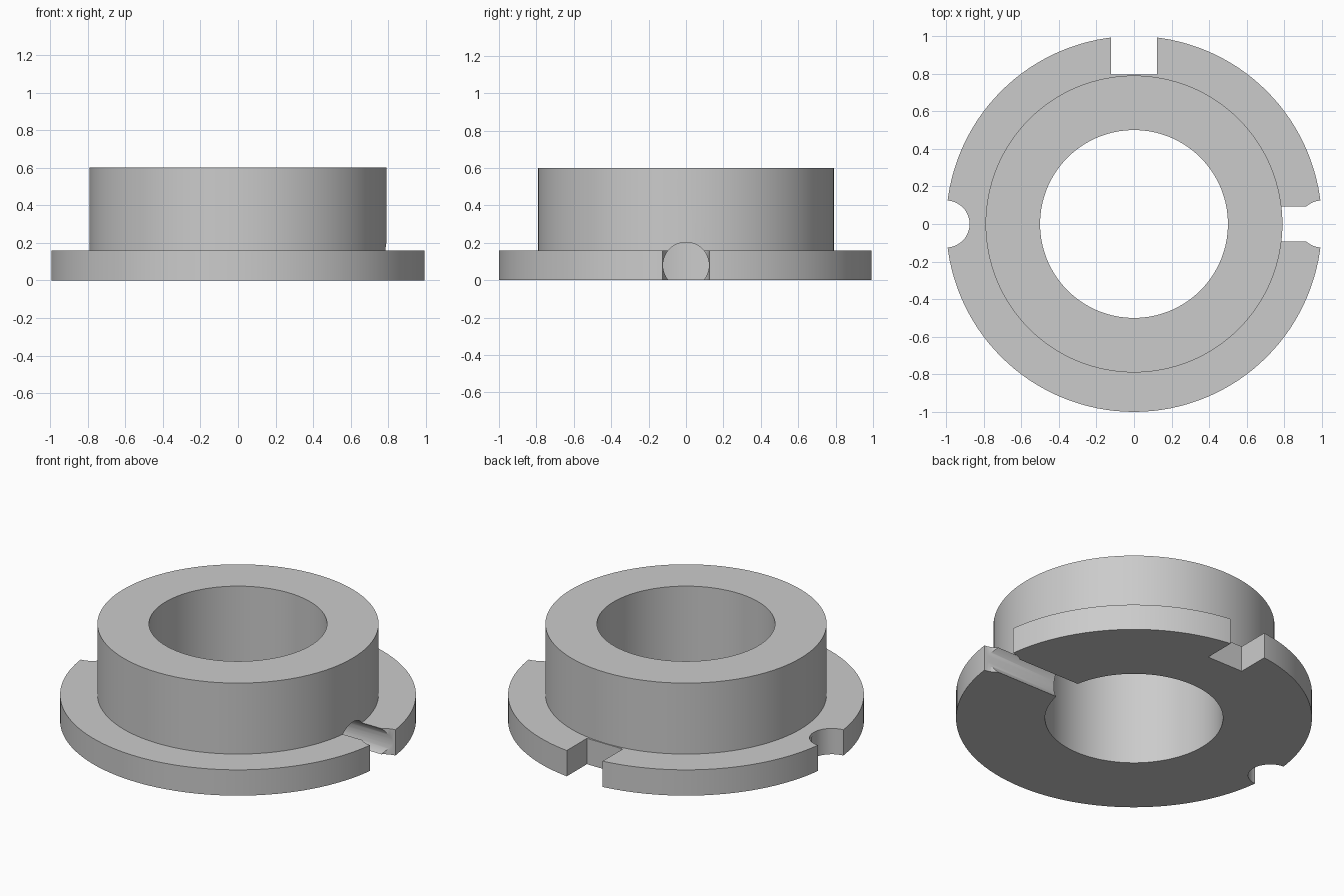
import bpy
import math

if "Cube" in bpy.data.objects:
    bpy.data.objects.remove(bpy.data.objects["Cube"], do_unlink=True)

FLANGE_R, BODY_R, BORE_R = 1.0, 0.79, 0.5
FLANGE_H, HEIGHT = 0.16, 0.6
NOTCH_R = 0.125
SEGMENTS = 128

# Single metal colour
metal = bpy.data.materials.new("grey_metal")
metal.use_nodes = True
GREY = (0.6, 0.6, 0.6, 1.0)
metal.diffuse_color = GREY
metal.node_tree.nodes["Principled BSDF"].inputs["Base Color"].default_value = GREY

# Flanged ring turned from its cross-section
profile = [(BORE_R, 0), (FLANGE_R, 0), (FLANGE_R, FLANGE_H),
           (BODY_R, FLANGE_H), (BODY_R, HEIGHT), (BORE_R, HEIGHT)]
n = len(profile)
verts, faces = [], []
for i in range(SEGMENTS):
    a = 2 * math.pi * i / SEGMENTS
    verts += [(r * math.cos(a), r * math.sin(a), z) for r, z in profile]
    j = (i + 1) % SEGMENTS
    for k in range(n):
        m = (k + 1) % n
        faces.append((i * n + k, j * n + k, j * n + m, i * n + m))
mesh = bpy.data.meshes.new("flanged_bushing")
mesh.from_pydata(verts, [], faces)
mesh.materials.append(metal)
bushing = bpy.data.objects.new("flanged_bushing", mesh)
bpy.context.collection.objects.link(bushing)


def cut(cutter):
    """Subtract a cutter from the bushing, then discard it."""
    cutter.hide_render = True
    cutter.data.materials.append(metal)
    bpy.ops.object.select_all(action='DESELECT')
    bushing.select_set(True)
    bpy.context.view_layer.objects.active = bushing
    mod = bushing.modifiers.new("cut", 'BOOLEAN')
    mod.operation = 'DIFFERENCE'
    mod.solver = 'EXACT'
    mod.object = cutter
    bpy.ops.object.modifier_apply(modifier=mod.name)
    bpy.data.objects.remove(cutter, do_unlink=True)


def rod(location, radius, depth, rotation=(0, 0, 0)):
    bpy.ops.mesh.primitive_cylinder_add(vertices=48, radius=radius, depth=depth,
                                        location=location, rotation=rotation)
    return bpy.context.object


# Round notches on both sides of the flange
for side in (-1, 1):
    cut(rod((side * FLANGE_R, 0, FLANGE_H / 2), NOTCH_R, 0.4))

# Radial drain channel from the left rim into the bore
cut(rod((0.75, 0, FLANGE_H / 2), 0.123, 0.9, (0, math.pi / 2, 0)))

# Square key slot at the back
bpy.ops.mesh.primitive_cube_add(size=1, location=(0, 0.995, FLANGE_H / 2))
slot = bpy.context.object
slot.scale = (0.246, 0.4, 0.4)
cut(slot)

# Smooth round walls with crisp edges
bushing.select_set(True)
bpy.context.view_layer.objects.active = bushing
bpy.ops.object.shade_smooth_by_angle(angle=math.radians(30))
